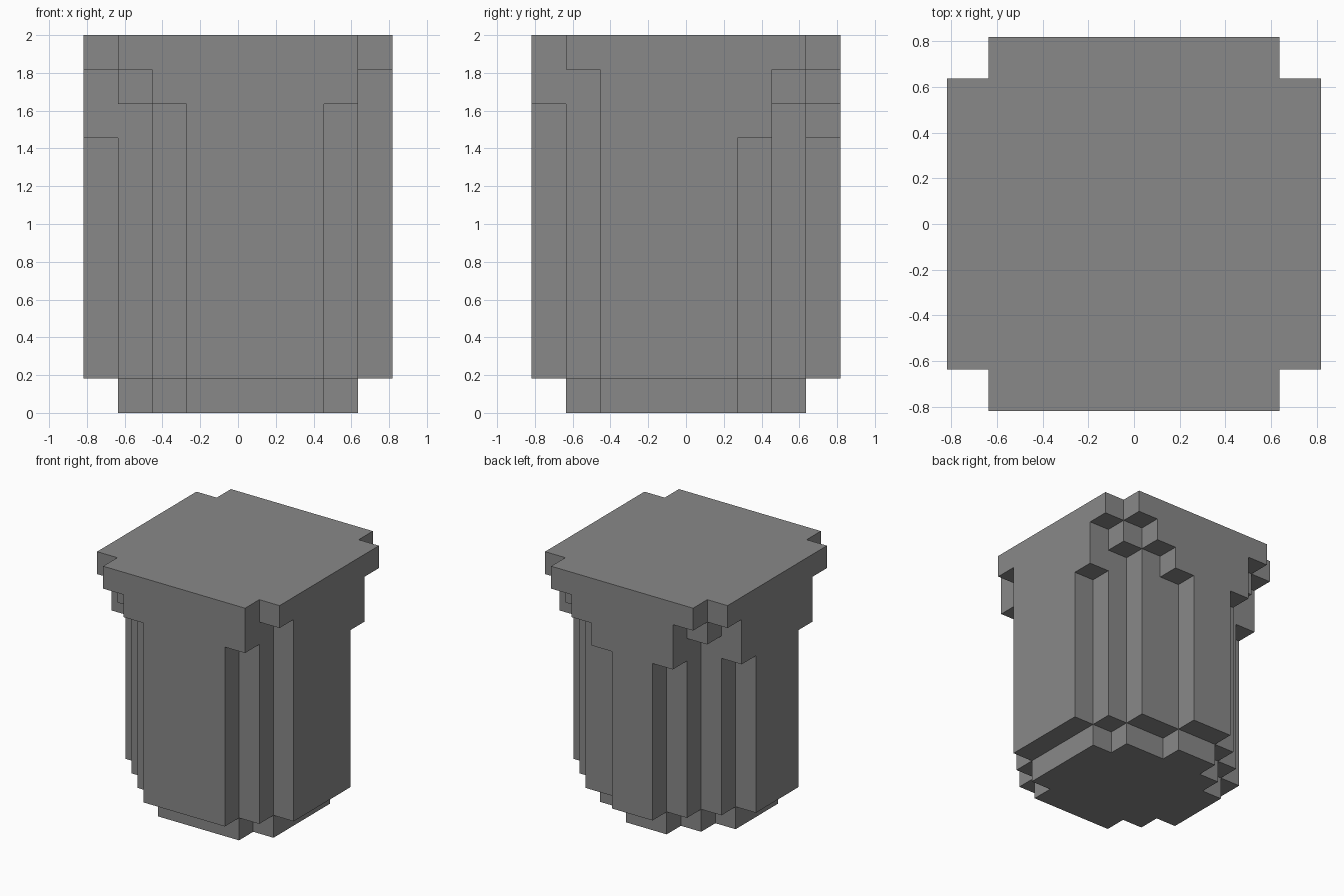
import bpy
import bmesh
from mathutils import Vector

if "Cube" in bpy.data.objects:
    bpy.data.objects.remove(bpy.data.objects["Cube"])

N = 9               # cells across
LAYERS = 11         # cells high
CELL = 2 / LAYERS   # cell size

grey = bpy.data.materials.new("stone_grey")
grey.use_nodes = True
colour = (0.25, 0.25, 0.25, 1)
grey.diffuse_color = colour
grey.node_tree.nodes["Principled BSDF"].inputs["Base Color"].default_value = colour

# Cells cut from each corner, counted inwards as (x, y) from that corner
TIP = {(0, 0)}
HOOK = TIP | {(1, 0), (0, 1)}
STAIR = HOOK | {(1, 1)}
DEEP = STAIR | {(2, 0), (0, 2)}


def footprint(right_front, left_front, right_back, left_back):
    """Square of cells with the given cells cut from its four corners."""
    cells = {(x, y) for x in range(N) for y in range(N)}
    m = N - 1
    cells -= {(x, y) for x, y in right_front}
    cells -= {(m - x, y) for x, y in left_front}
    cells -= {(x, m - y) for x, y in right_back}
    cells -= {(m - x, m - y) for x, y in left_back}
    return cells


def shrink(cells):
    """Keep only cells whose four neighbours are all filled."""
    return {(x, y) for x, y in cells
            if {(x + 1, y), (x - 1, y), (x, y + 1), (x, y - 1)} <= cells}


shaft = footprint(DEEP, HOOK, DEEP, DEEP | {(3, 0)})
parts = {
    "base": (shrink(shaft), range(0, 1)),
    "shaft": (shaft, range(1, 8)),
    "lower_collar": (footprint(STAIR | {(2, 0)}, HOOK, STAIR, STAIR | {(2, 0)}),
                     range(8, 9)),
    "upper_collar": (footprint(HOOK, {(0, 0), (0, 1)}, HOOK, HOOK), range(9, 10)),
    "top_slab": (footprint(TIP, TIP, TIP, TIP), range(10, 11)),
}

filled = {(x, y, z) for cells, levels in parts.values()
          for x, y in cells for z in levels}
origin = Vector((-N / 2, -N / 2, 0))


def build(name, cells, levels):
    """Make the outer skin of one part, without faces hidden by other parts."""
    bm = bmesh.new()
    for z in levels:
        for x, y in sorted(cells):
            for axis in range(3):
                for side in (-1, 1):
                    step = Vector((0, 0, 0))
                    step[axis] = side
                    if (x + step.x, y + step.y, z + step.z) in filled:
                        continue
                    u, v = Vector((0, 0, 0)), Vector((0, 0, 0))
                    u[(axis + 1) % 3] = 0.5
                    v[(axis + 2) % 3] = 0.5 * side
                    mid = origin + Vector((x, y, z)) + Vector((0.5, 0.5, 0.5)) + step / 2
                    quad = (mid - u - v, mid + u - v, mid + u + v, mid - u + v)
                    bm.faces.new([bm.verts.new(p * CELL) for p in quad])
    bmesh.ops.remove_doubles(bm, verts=bm.verts, dist=CELL / 100)
    bmesh.ops.dissolve_limit(bm, angle_limit=0.01, verts=bm.verts, edges=bm.edges)
    mesh = bpy.data.meshes.new(name)
    bm.to_mesh(mesh)
    bm.free()
    mesh.materials.append(grey)
    bpy.context.collection.objects.link(bpy.data.objects.new(name, mesh))


for part, (cells, levels) in parts.items():
    build(part, cells, levels)
